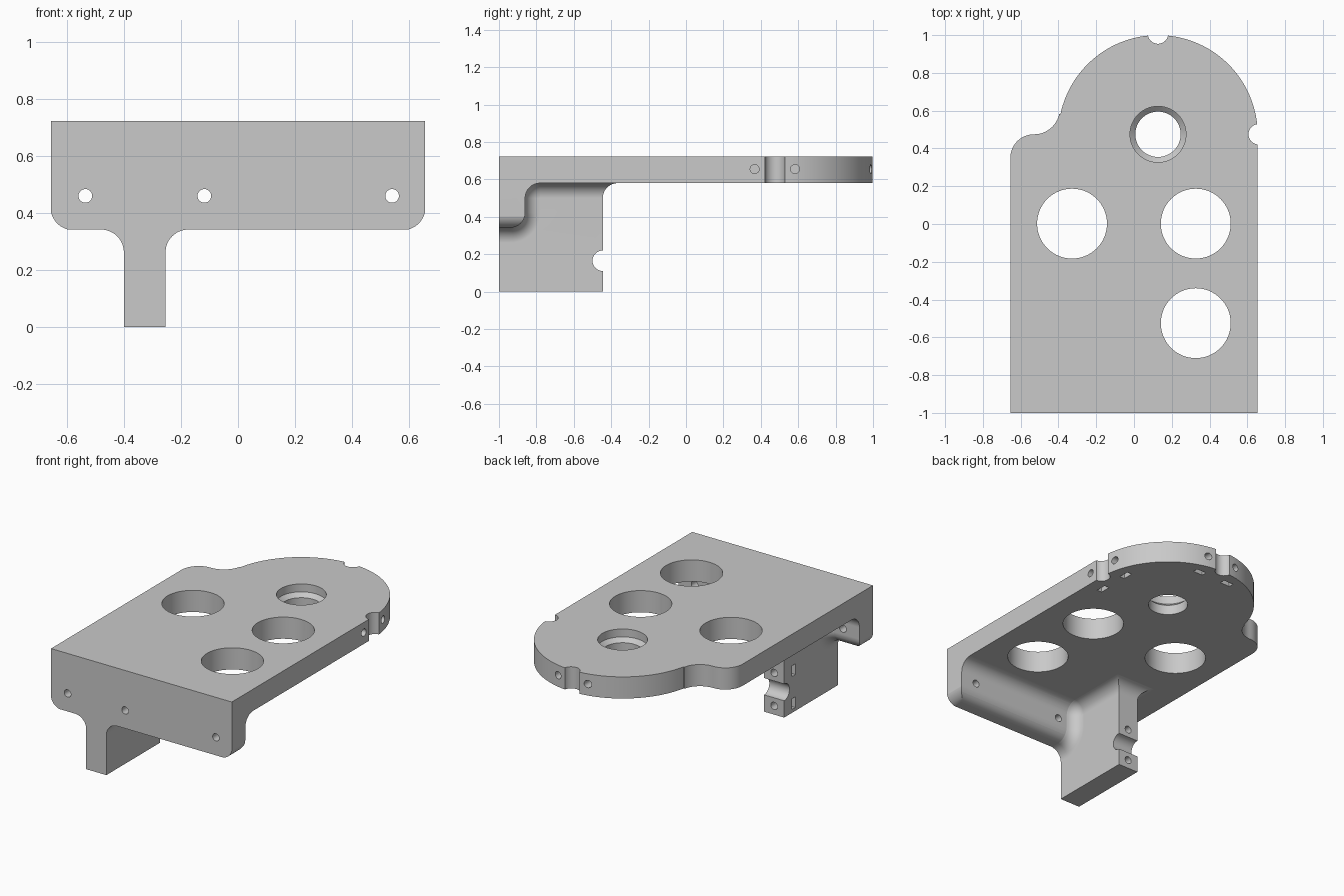
import bpy, bmesh
from math import sin, cos, pi, radians

cube = bpy.data.objects.get("Cube")
if cube:
    bpy.data.objects.remove(cube, do_unlink=True)

R = 0.08                     # general fillet radius
TOP, UNDER, LOW = 0.722, 0.58, 0.342
RIB_L, RIB_R, RIB_BACK = -0.40, -0.254, -0.445
HUB_X, HUB_Y = 0.127, 0.472  # centre of the rounded end


def arc(cx, cy, r, a0, a1, n=12):
    return [(cx + r * cos(radians(a0 + (a1 - a0) * i / n)),
             cy + r * sin(radians(a0 + (a1 - a0) * i / n))) for i in range(n + 1)]


def circle(cx, cy, r, n=48):
    return arc(cx, cy, r, 0, 360, n)[:-1]


def rect(cx, cy, w, h):
    return [(cx + sx * w / 2, cy + sy * h / 2)
            for sx, sy in ((-1, -1), (1, -1), (1, 1), (-1, 1))]


def place(p, axis, h):
    a, b = p
    return {"x": (h, a, b), "y": (a, h, b), "z": (a, b, h)}[axis]


def finish(name, bm):
    bmesh.ops.remove_doubles(bm, verts=bm.verts, dist=1e-5)
    bmesh.ops.recalc_face_normals(bm, faces=bm.faces)
    mesh = bpy.data.meshes.new(name)
    bm.to_mesh(mesh)
    bm.free()
    ob = bpy.data.objects.new(name, mesh)
    bpy.context.collection.objects.link(ob)
    return ob


def bridge(bm, a, b):
    for i in range(len(a)):
        j = (i + 1) % len(a)
        bm.faces.new((a[i], a[j], b[j], b[i]))


def loft(name, loops, axis):
    """Solid through a list of (outline, height) sections."""
    bm = bmesh.new()
    rings = [[bm.verts.new(place(p, axis, h)) for p in pts] for pts, h in loops]
    for a, b in zip(rings, rings[1:]):
        bridge(bm, a, b)
    bm.faces.new(rings[0])
    bm.faces.new(rings[-1])
    return finish(name, bm)


def prism(pts, axis, lo, hi, name="cutter"):
    return loft(name, [(pts, lo), (pts, hi)], axis)


def boolean(target, tool, op="DIFFERENCE"):
    tool.hide_render = True
    mod = target.modifiers.new("bool", "BOOLEAN")
    mod.operation, mod.solver, mod.object = op, "EXACT", tool
    bpy.context.view_layer.objects.active = target
    bpy.ops.object.modifier_apply(modifier=mod.name)
    bpy.data.objects.remove(tool, do_unlink=True)


def underside(d):
    """Lower side profile of wall and plate (y, z), offset outward by d."""
    return ([(-1.2, LOW - d)] + arc(-0.94, LOW + R, R + d, -90, 0)
            + arc(-0.78, UNDER - R, R - d, 180, 90))


# Plate and front wall, with rounded lower wall corners
body = prism([(-1.2, TOP)] + underside(0) + [(1.1, UNDER), (1.1, TOP)],
             "x", -0.7, 0.7, "bracket_body")
corners = (arc(-0.577, LOW + R - 0.002, R, 180, 270)
           + arc(0.577, LOW + R - 0.002, R, 270, 360)
           + [(0.657, 0.9), (-0.657, 0.9)])
boolean(body, prism(corners, "y", -1.4, 1.4), "INTERSECT")


# Support rib, flaring into the wall and plate with a fillet all round
def build_rib():
    bm = bmesh.new()
    n = 12
    steps = [(R - R * sin(t), R - R * cos(t))
             for t in (pi / 2 * (1 - i / n) for i in range(n + 1))]
    steps[0] = (-0.003, R)
    steps[-1] = (R, 0.0)
    foot = len(underside(0)) + 1
    inner = []
    for side, face_x in ((-1, RIB_L), (1, RIB_R)):
        rings = []
        for k, (d, e) in enumerate(steps):
            back = [steps[min(j, k)] for j in range(n, -1, -1)]
            pts = ([(-1.2, 0.64)] + underside(d)
                   + [(RIB_BACK + be, UNDER - bd) for bd, be in back]
                   + [(RIB_BACK + R, 0.64)])
            rings.append([bm.verts.new((face_x + side * e, y, z)) for y, z in pts])
        for a, b in zip(rings, rings[1:]):
            bridge(bm, a, b)
        bm.faces.new(rings[0])
        # flat rib side below the fillet
        last = rings[-1]
        toe = bm.verts.new((face_x, -1.2, 0))
        heel = bm.verts.new((face_x, RIB_BACK, 0))
        bm.faces.new(last[1:foot + 1] + [heel, toe])
        inner.append([last[0], last[1], toe, heel] + last[foot:])
    bridge(bm, *inner)
    return finish("support_rib", bm)


boolean(body, build_rib(), "UNION")

# Plan outline: square front, stepped shoulder, rounded back
outline = ([(-0.655, -1), (0.655, -1)] + arc(HUB_X, HUB_Y, 0.528, 0, 168, 64)
           + arc(-0.528, 0.61, 0.135, -12, -90)
           + arc(-0.53, 0.35, 0.125, 90, 180))
boolean(body, prism(outline, "z", -0.1, 0.9), "INTERSECT")

# Large round openings
for x, y in ((-0.328, 0.002), (0.327, 0.002), (0.327, -0.525)):
    boolean(body, prism(circle(x, y, 0.185, 64), "z", 0.4, 0.9))

# Stepped bearing seat with a conical ledge
seat = [(0.12, 0.5), (0.12, 0.645), (0.148, 0.67), (0.148, 0.8)]
boolean(body, loft("cutter", [(circle(HUB_X, 0.475, r, 64), z) for r, z in seat], "z"))

# Screw holes through the front wall
for x in (-0.535, -0.118, 0.54):
    boolean(body, prism(circle(x, 0.46, 0.024, 24), "y", -1.1, -0.8))

# Half round notches on the two rims and on the rib
SIDE_Y, RIB_X, RIB_Z = 0.475, (RIB_L + RIB_R) / 2, 0.165
boolean(body, prism(circle(0.66, SIDE_Y, 0.054), "z", 0.4, 0.9))
boolean(body, prism(circle(HUB_X, 1.008, 0.054), "z", 0.4, 0.9))
boolean(body, prism(circle(RIB_BACK, RIB_Z, 0.055), "x", -0.5, -0.15))

# Screw hole and nut slot on each side of every notch
for s in (-0.108, 0.108):
    boolean(body, prism(circle(SIDE_Y + s, 0.655, 0.024, 24), "x", 0.5, 0.8))
    boolean(body, prism(rect(0.555, SIDE_Y + s, 0.035, 0.07), "z", 0.5, 0.69))
    boolean(body, prism(circle(HUB_X + s, 0.655, 0.024, 24), "y", 0.85, 1.1))
    boolean(body, prism(rect(HUB_X + s, 0.905, 0.07, 0.035), "z", 0.5, 0.69))
    boolean(body, prism(circle(RIB_X, RIB_Z + s, 0.024, 24), "y", -0.6, -0.35))
    boolean(body, prism(rect(-0.543, RIB_Z + s, 0.035, 0.07), "x", -0.5, -0.293))

# Single grey material and smooth shading with sharp edges
grey = bpy.data.materials.new("plain_grey")
grey.use_nodes = True
colour = (0.585, 0.585, 0.585, 1)
grey.diffuse_color = colour
grey.node_tree.nodes["Principled BSDF"].inputs["Base Color"].default_value = colour
body.data.materials.clear()
body.data.materials.append(grey)
for poly in body.data.polygons:
    poly.material_index = 0
bpy.ops.object.select_all(action="DESELECT")
body.select_set(True)
bpy.context.view_layer.objects.active = body
bpy.ops.object.shade_smooth_by_angle(angle=radians(30))
weighted = body.modifiers.new("weighted_normals", "WEIGHTED_NORMAL")
weighted.keep_sharp = True
